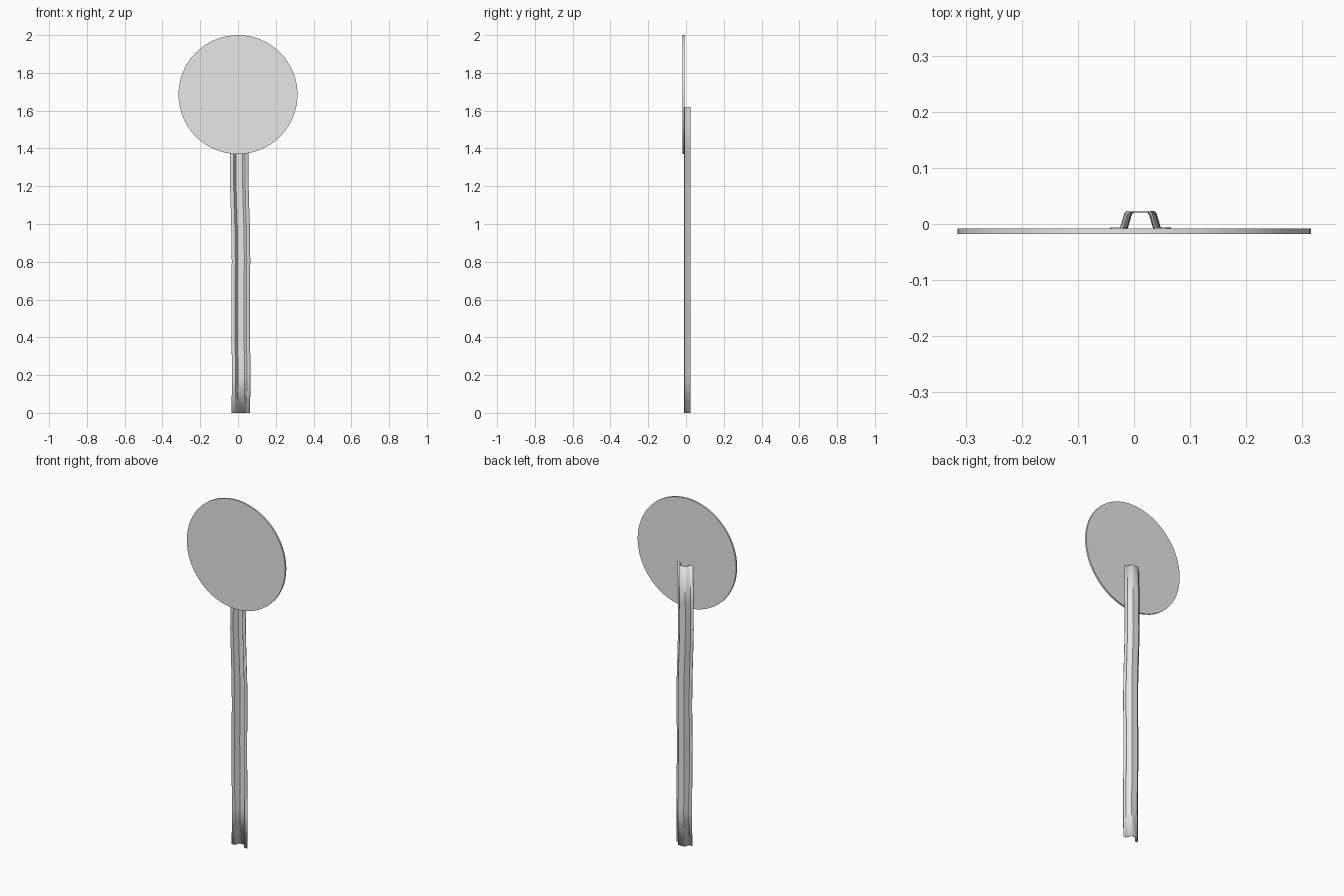
import bpy
import math

cube = bpy.data.objects.get("Cube")
if cube:
    bpy.data.objects.remove(cube, do_unlink=True)

# One plain metal colour for the whole sign
metal = bpy.data.materials.new("light_grey_metal")
metal.use_nodes = True
GREY = (0.8, 0.8, 0.8, 1)
metal.diffuse_color = GREY
metal.node_tree.nodes["Principled BSDF"].inputs["Base Color"].default_value = GREY


def finish(obj, name):
    obj.name = name
    obj.data.materials.append(metal)
    bpy.ops.object.select_all(action="DESELECT")
    obj.select_set(True)
    bpy.context.view_layer.objects.active = obj
    bpy.ops.object.shade_smooth_by_angle(angle=math.radians(30))


# Thin round plate
bpy.ops.mesh.primitive_cylinder_add(
    vertices=64, radius=0.315, depth=0.01,
    location=(0, -0.013, 1.685), rotation=(math.pi / 2, 0, 0))
finish(bpy.context.object, "sign_plate")

# Hat-shaped channel post, open to the front: half section mirrored in x
half = [(0.049, -0.008), (0.031, -0.008), (0.029, -0.006),
        (0.022, 0.018), (0.018, 0.022)]
section = [(-x, y) for x, y in half] + [(x, y) for x, y in reversed(half)]

# Height and sideways drift of the slightly bent post
path = [(0, 0.015), (0.2, 0.017), (0.4, 0.015), (0.6, 0.014), (0.8, 0.016),
        (0.95, 0.015), (1.1, 0.010), (1.25, 0.006), (1.4, 0.007), (1.62, 0.009)]
n = len(section)
verts = [(x + drift, y, z) for z, drift in path for x, y in section]
faces = [(r * n + i, r * n + i + 1, (r + 1) * n + i + 1, (r + 1) * n + i)
         for r in range(len(path) - 1) for i in range(n - 1)]
mesh = bpy.data.meshes.new("channel_post")
mesh.from_pydata(verts, [], faces)
post = bpy.data.objects.new("channel_post", mesh)
bpy.context.collection.objects.link(post)
finish(post, "channel_post")

# Sheet thickness, grown inwards from the outer skin
solid = post.modifiers.new("sheet_thickness", "SOLIDIFY")
solid.thickness = 0.003
solid.offset = 0
